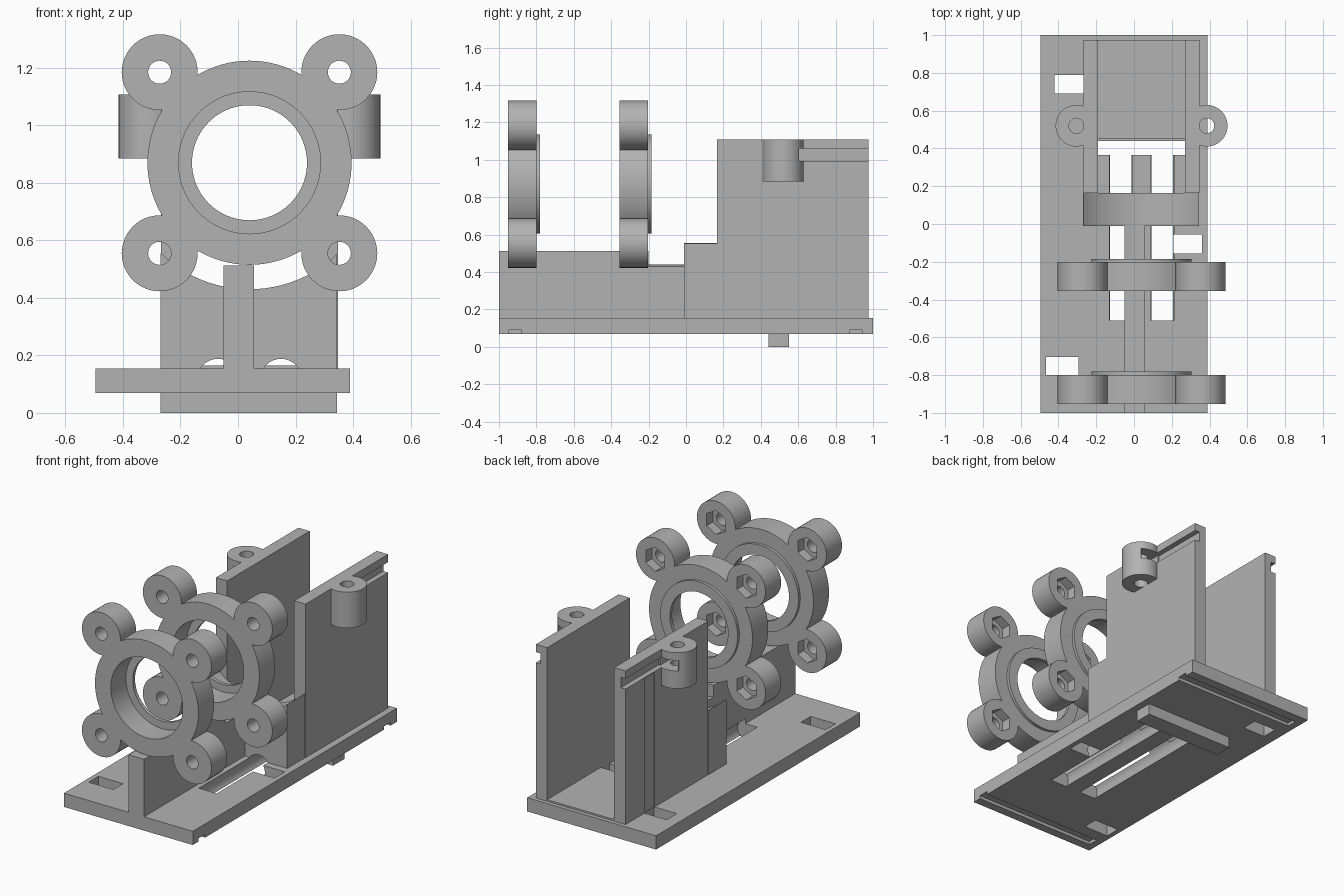
import bpy
from math import pi

default = bpy.data.objects.get("Cube")
if default:
    bpy.data.objects.remove(default, do_unlink=True)

grey = bpy.data.materials.new("plain_grey")
grey.use_nodes = True
grey.diffuse_color = (0.45, 0.45, 0.45, 1)
grey.node_tree.nodes["Principled BSDF"].inputs["Base Color"].default_value = (0.45, 0.45, 0.45, 1)

MID = 0.04        # centre line of the mount in x
AXIS_Z = 0.87     # height of the ring axis


def finish(name):
    ob = bpy.context.object
    ob.name = name
    ob.data.materials.append(grey)
    bpy.ops.object.transform_apply(location=True, rotation=True, scale=True)
    return ob


def box(name, x, y, z):
    """Box from (low, high) pairs on each axis."""
    spans = (x, y, z)
    bpy.ops.mesh.primitive_cube_add(size=1, location=[(a + b) / 2 for a, b in spans])
    bpy.context.object.scale = [b - a for a, b in spans]
    return finish(name)


def rod(name, x, z, radius, y, sides=64):
    """Cylinder running along y."""
    bpy.ops.mesh.primitive_cylinder_add(vertices=sides, radius=radius, depth=y[1] - y[0],
                                        location=(x, (y[0] + y[1]) / 2, z), rotation=(pi / 2, 0, 0))
    return finish(name)


def post(name, x, y, radius, z):
    """Cylinder running along z."""
    bpy.ops.mesh.primitive_cylinder_add(vertices=48, radius=radius, depth=z[1] - z[0],
                                        location=(x, y, (z[0] + z[1]) / 2))
    return finish(name)


def combine(target, tools, operation="DIFFERENCE", keep=False):
    for tool in tools:
        bpy.context.view_layer.objects.active = target
        mod = target.modifiers.new("bool", "BOOLEAN")
        mod.operation, mod.solver, mod.object = operation, "EXACT", tool
        bpy.ops.object.modifier_apply(modifier=mod.name)
    if not keep:
        for tool in tools:
            bpy.data.objects.remove(tool, do_unlink=True)


def smooth(ob):
    bpy.ops.object.select_all(action="DESELECT")
    ob.select_set(True)
    bpy.context.view_layer.objects.active = ob
    bpy.ops.object.shade_smooth_by_angle(angle=0.5)


# Base plate, centre rib, cross wall and foot
base = box("base_plate", (-0.495, 0.39), (-1, 1), (0.07, 0.155))
rib = box("centre_rib", (-0.05, 0.055), (-1, 0.01), (0.15, 0.512))
cross = box("cross_wall", (-0.27, 0.345), (-0.01, 0.165), (0.15, 0.555))
foot = box("foot_bar", (-0.27, 0.345), (0.44, 0.55), (0, 0.075))
floor = box("cradle_floor", (-0.2, 0.28), (0.45, 0.975), (0.15, 0.165))

# Two long round channels shared by the plate, rib and cross wall
channels = [rod("channel_cutter", x, 0.115, 0.073, (-0.51, 0.37), 32) for x in (-0.07, 0.15)]
for part in (base, rib, cross):
    combine(part, channels, keep=True)
for cutter in channels:
    bpy.data.objects.remove(cutter, do_unlink=True)

# Plate windows, cross opening and the grooves under both ends
combine(base, [
    box("window", (-0.42, -0.265), (0.69, 0.79), (0, 0.3)),
    box("window", (-0.465, -0.295), (-0.8, -0.705), (0, 0.3)),
    box("window", (0.21, 0.36), (-0.155, -0.055), (0, 0.3)),
    box("opening", (-0.19, 0.27), (0.365, 0.45), (0, 0.3)),
    box("groove", (-0.45, 0.5), (-0.945, -0.88), (0, 0.09)),
    box("groove", (-0.45, 0.5), (0.875, 0.94), (0, 0.09)),
])

# Round seat cut into the cross wall and the rear of the rib
seat = rod("seat_cutter", MID, AXIS_Z, 0.44, (-0.2, 0.3), 96)
combine(rib, [seat], keep=True)
combine(cross, [seat])

# Side walls with screw bosses and outer rail grooves
for side, label in ((1, "left"), (-1, "right")):
    def span(a, b):
        return tuple(sorted((MID + side * a, MID + side * b)))

    wall = box(label + "_wall", span(0.23, 0.308), (0.165, 0.975), (0.15, 1.108))
    boss_x = MID + side * 0.345
    boss = post(label + "_boss", boss_x, 0.52, 0.11, (0.885, 1.108))
    combine(boss, [box("inner_trim", span(0, 0.24), (0, 1), (0, 2)),
                   post("screw_hole", boss_x, 0.52, 0.04, (0.8, 1.2))])
    cutters = [box("rail_groove", span(0.275, 0.6), (0.605, 1.1), (0.995, 1.06)),
               box("nut_slot", span(0.285, 0.41), (0.46, 0.62), (0.995, 1.06))]
    for part in (wall, boss):
        combine(part, cutters, keep=True)
    for cutter in cutters:
        bpy.data.objects.remove(cutter, do_unlink=True)
    if side < 0:
        combine(wall, [box("wall_relief", (-0.5, -0.262), (0.69, 0.79), (0, 0.99))])
    smooth(wall)
    smooth(boss)

# Two clamp rings with four screw ears each
for label, front in (("front", -0.952), ("rear", -0.355)):
    back = front + 0.153
    ring = rod(label + "_ring", MID, AXIS_Z, 0.355, (front, back), 96)
    ears = [(MID + sx * 0.3125, AXIS_Z + sz * 0.315) for sx in (-1, 1) for sz in (-1, 1)]
    combine(ring, [rod("ear", x, z, 0.132, (front, back), 48) for x, z in ears], "UNION")
    cuts = [rod("bore", MID, AXIS_Z, 0.247, (front - 0.1, back + 0.1), 96)]
    for x, z in ears:
        cuts.append(rod("screw_hole", x, z, 0.04, (front - 0.1, back + 0.1), 32))
        cuts.append(rod("nut_pocket", x, z, 0.075, (back - 0.06, back + 0.1), 6))
    combine(ring, cuts)
    lip = rod(label + "_ring_lip", MID, AXIS_Z, 0.265, (back - 0.004, back + 0.018), 96)
    combine(lip, [rod("lip_bore", MID, AXIS_Z, 0.2, (front, back + 0.1), 96)])
    smooth(ring)
    smooth(lip)

for part in (base, rib, cross):
    smooth(part)
